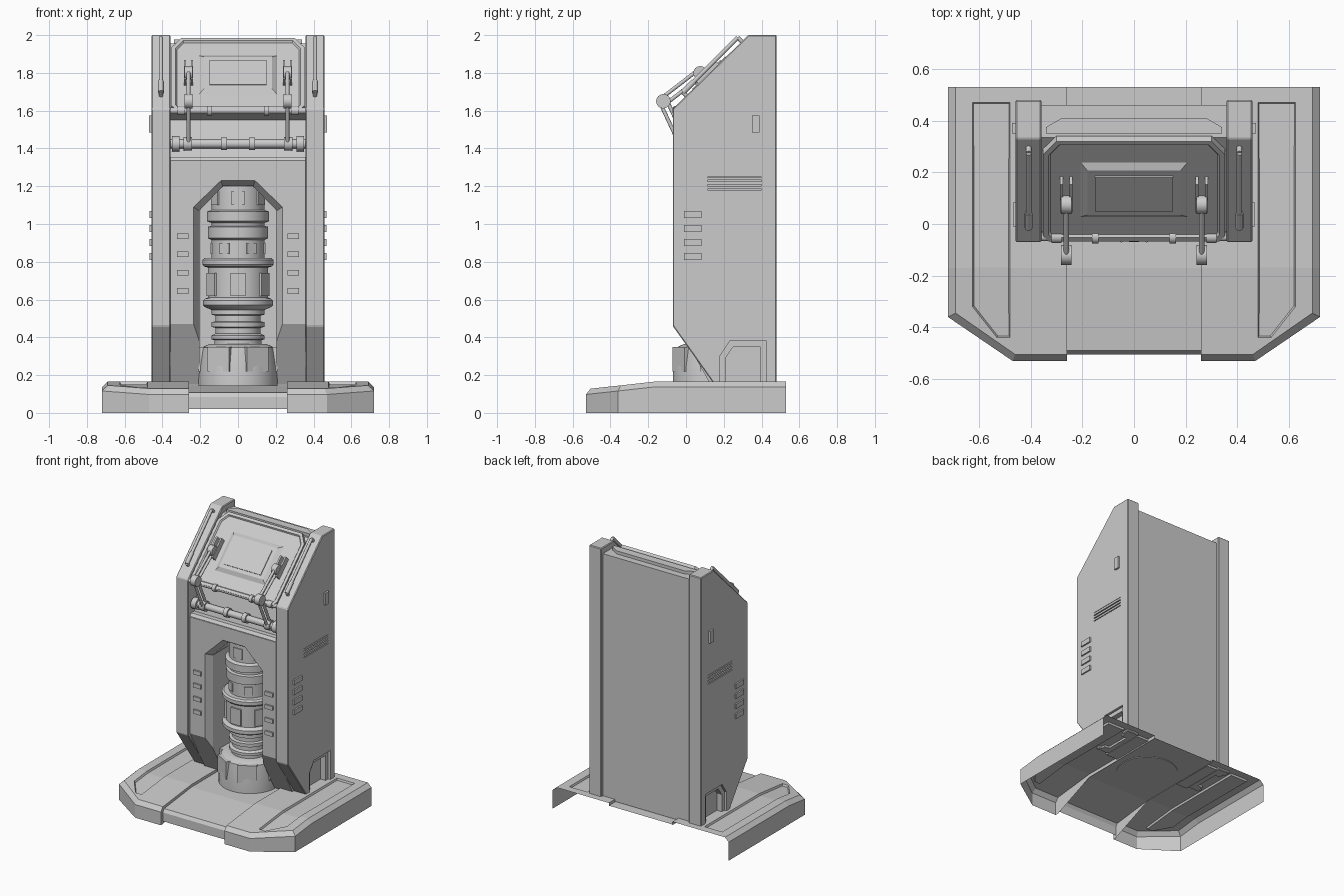
import bpy, bmesh, math
from mathutils import Matrix, Vector

if "Cube" in bpy.data.objects:
    bpy.data.objects.remove(bpy.data.objects["Cube"])

grey = bpy.data.materials.new("light_grey")
grey.use_nodes = True
grey.diffuse_color = (0.6, 0.6, 0.6, 1)
grey.node_tree.nodes["Principled BSDF"].inputs["Base Color"].default_value = (0.6, 0.6, 0.6, 1)


def frame(a, b, c, origin=(0, 0, 0)):
    m = Matrix((a, b, c)).transposed().to_4x4()
    m.translation = origin
    return m


X, Y, Z = Vector((1, 0, 0)), Vector((0, 1, 0)), Vector((0, 0, 1))
TOP = frame(X, Y, Z)
SIDE = frame(Y, Z, X)
FRONT = frame(X, Z, -Y)
RISE = Vector((0, 0.40, 0.39)).normalized()
SLOPE = frame(X, RISE, X.cross(RISE), (0, -0.07, 1.61))


def finish(name, bm, smooth=False):
    bmesh.ops.recalc_face_normals(bm, faces=bm.faces)
    me = bpy.data.meshes.new(name)
    bm.to_mesh(me)
    bm.free()
    me.materials.append(grey)
    ob = bpy.data.objects.new(name, me)
    bpy.context.collection.objects.link(ob)
    if smooth:
        bpy.ops.object.select_all(action='DESELECT')
        ob.select_set(True)
        bpy.context.view_layer.objects.active = ob
        bpy.ops.object.shade_smooth_by_angle(angle=math.radians(35))
    return ob


def loft(name, loops, closed_ends=True, smooth=False):
    bm = bmesh.new()
    rings = [[bm.verts.new(p) for p in loop] for loop in loops]
    n = len(rings[0])
    for lo, hi in zip(rings, rings[1:]):
        for i in range(n):
            j = (i + 1) % n
            bm.faces.new((lo[i], lo[j], hi[j], hi[i]))
    if closed_ends:
        bm.faces.new(rings[0])
        bm.faces.new(rings[-1])
    return finish(name, bm, smooth)


def prism(name, pts, lo, hi, fr=TOP):
    return loft(name, [[fr @ Vector((a, b, c)) for a, b in pts] for c in (lo, hi)])


def rect(a0, a1, b0, b1):
    return [(a0, b0), (a1, b0), (a1, b1), (a0, b1)]


def mirror_pts(half):
    return half + [(-a, b) for a, b in reversed(half)]


def turned(name, p0, axis, profile, n=32):
    rot = axis.to_track_quat('Z', 'Y').to_matrix()
    ang = [2 * math.pi * i / n for i in range(n)]
    return loft(name, [[Vector(p0) + rot @ Vector((r * math.cos(t), r * math.sin(t), h)) for t in ang]
                       for r, h in profile], smooth=True)


def rod(name, p0, p1, r, n=16):
    d = Vector(p1) - Vector(p0)
    return turned(name, p0, d, [(r, 0), (r, d.length)], n)


def apply_mod(ob, kind, **settings):
    mod = ob.modifiers.new(kind.lower(), kind)
    for key, value in settings.items():
        setattr(mod, key, value)
    bpy.context.view_layer.objects.active = ob
    bpy.ops.object.modifier_apply(modifier=mod.name)


def cut(ob, cutter):
    apply_mod(ob, 'BOOLEAN', object=cutter, operation='DIFFERENCE', solver='EXACT')
    bpy.data.objects.remove(cutter)


# Base: open shell with two raised wings and a lower centre channel
def deck(y):
    return 0.165 - max(0, -0.17 - y) * 0.11


def base_wing(name, s):
    bm = bmesh.new()

    def v(x, y, z=None, drop=0):
        return bm.verts.new((s * x, y, deck(y) - drop if z is None else z))
    outer = [(.26, -.53), (.47, -.53), (.72, -.36), (.72, -.17), (.72, .53)]
    inner = [(.26, -.505), (.46, -.505), (.69, -.345), (.69, -.17), (.69, .53)]
    rows = [[v(x, y, 0) for x, y in outer], [v(x, y, drop=.028) for x, y in outer],
            [v(x, y) for x, y in inner]]
    for lo, hi in zip(rows, rows[1:]):
        for i in range(4):
            bm.faces.new((lo[i], lo[i + 1], hi[i + 1], hi[i]))
    a, b, c, d, e = rows[2]
    m, f = v(.26, -.17), v(.26, .53)
    p, q, r, t, u, w, k = [v(x, y) for x, y in ((.48, -.44), (.53, -.44), (.625, -.32), (.625, -.17),
                                               (.625, .47), (.48, .47), (.48, -.17))]
    for quad in ((a, b, q, p), (b, c, r, q), (c, d, t, r), (d, e, u, t),
                 (e, f, w, u), (f, m, k, w), (m, a, p, k)):
        bm.faces.new(quad)
    pads = [bm.faces.new((p, q, r, t, k)), bm.faces.new((k, t, u, w))]
    # Inner step down to the channel
    la, lm, lf = v(.26, -.505, 0), v(.26, -.17, drop=.025), v(.26, .53, drop=.025)
    bm.faces.new((rows[0][0], rows[1][0], a, la))
    bm.faces.new((a, m, lm, la))
    bm.faces.new((m, f, lf, lm))
    bmesh.ops.recalc_face_normals(bm, faces=bm.faces)
    bmesh.ops.inset_region(bm, faces=pads, thickness=.006, depth=-.014)
    finish(name, bm)


bm = bmesh.new()
strip = [(-.505, .02), (-.505, .085), (-.49, .108), (-.17, .145), (.53, .145)]
cols = [[bm.verts.new((x, y, z)) for y, z in strip] for x in (-.26, .26)]
for i in range(4):
    bm.faces.new((cols[0][i], cols[1][i], cols[1][i + 1], cols[0][i + 1]))
finish("base_channel", bm)

# Main body with a chamfered arch niche
body = prism("body", [(.13, .15), (-.05, .47), (-.05, 1.335), (-.035, 1.355), (0, 1.355), (.05, 1.55),
                      (-.03, 1.58), (-.03, 1.61), (.335, 1.955), (.46, 1.955), (.46, .15)],
             -.36, .36, SIDE)


def arch(y, w, shoulder, tip, top):
    return [(x, y, z) for x, z in mirror_pts([(w, .05), (w, shoulder), (tip, top)])]


cut(body, loft("niche_cutter", [arch(-.2, .235, 1.09, .09, 1.23), arch(-.05, .235, 1.09, .09, 1.23),
                                arch(.0, .205, 1.07, .08, 1.2), arch(.37, .205, 1.07, .08, 1.2)]))
prism("panel_seam", rect(-.355, .355, 1.325, 1.333), .048, .054, FRONT)
prism("top_cap", mirror_pts([(.34, .35), (.34, .375), (.28, .41)]), 1.95, 1.978)

# Column standing in the niche
AXIS = (0, .14, 0)
turned("column", AXIS, Z, [
    (.21, .14), (.21, .24), (.195, .345), (.15, .365), (.125, .365), (.125, .385), (.14, .39), (.14, .41),
    (.12, .42), (.12, .45), (.14, .455), (.14, .48), (.12, .485), (.12, .515), (.14, .52), (.14, .545),
    (.175, .56), (.185, .57), (.185, .595), (.175, .605), (.16, .61), (.16, .77), (.18, .775),
    (.188, .785), (.188, .81), (.175, .82), (.14, .82), (.14, .915), (.16, .925), (.16, .985),
    (.14, .99), (.14, 1.005), (.165, 1.015), (.165, 1.065), (.14, 1.075), (.14, 1.21)], 48)
for k in range(6):
    for name, turn, r0, r1, hw, z0, z1 in (
            ("column_foot_plate", 30, .17, .208, .065, .22, .35),
            ("column_body_plate", 0, .15, .168, .04, .62, .74),
            ("column_neck_plate", 30, .12, .146, .028, .84, .9),
            ("column_head_plate", 0, .12, .146, .035, 1.1, 1.175)):
        spin = Matrix.Translation(AXIS) @ Matrix.Rotation(math.radians(60 * k + turn), 4, 'Z')
        prism(name, rect(-hw, hw, z0, z1), r0, r1, spin @ FRONT)

# Sloped lid with framed screen
lid = prism("lid", mirror_pts([(.33, 0), (.352, .03), (.352, .47), (.3, .54)]), -.035, -.004, SLOPE)
bm = bmesh.new()
bm.from_mesh(lid.data)
face = max(bm.faces, key=lambda f: f.normal.dot(SLOPE.col[2].to_3d()))
bmesh.ops.inset_region(bm, faces=[face], thickness=.022)
bmesh.ops.inset_region(bm, faces=[face], thickness=.008, depth=-.01)
bm.to_mesh(lid.data)
bm.free()
loft("screen_panel", [[SLOPE @ Vector((x, u, v)) for x, u in rect(-w, w, lo, hi)]
                      for v, w, lo, hi in ((-.016, .21, .12, .42), (.004, .18, .15, .39))])
prism("screen", rect(-.15, .15, .175, .36), 0, .01, SLOPE)

# Cross pipes with collars
for label, y, z, r, collars in (
        ("lower_pipe", -.015, 1.425, .024, ((.33, .02, .04), (.27, .018, .035), (.075, .016, .034))),
        ("upper_pipe", -.05, 1.6, .016, ((.3, .02, .024), (.15, .013, .026)))):
    rod(label, (-.36, y, z), (.36, y, z), r)
    for s in (-1, 1):
        for x, hw, cr in collars:
            rod(label + "_collar", (s * x - hw, y, z), (s * x + hw, y, z), cr, 20)


def side_block(name, s, pts, lo, hi):
    return prism(name, pts, *sorted((s * lo, s * hi)), SIDE)


def housing(grow):
    return [(.21 - grow, .1), (.21 - grow, .29 + grow * .4), (.25 - grow * .6, .35 + grow),
            (.395 + grow, .35 + grow), (.395 + grow, .1)]


for s, side in ((1, "left"), (-1, "right")):
    base_wing(side + "_base_wing", s)

    # Side pillar with recessed vent and foot housing
    pillar = side_block(side + "_pillar", s, [(.15, .15), (-.07, .46), (-.07, 1.61), (.33, 2.0),
                                              (.48, 2.0), (.48, .15)], .358, .458)
    apply_mod(pillar, 'BEVEL', width=.005, segments=1)
    cut(pillar, side_block("vent_cutter", s, rect(.115, .4, 1.18, 1.25), .44, .5))
    cut(pillar, side_block("housing_cutter", s, housing(.03), .44, .5))
    cut(pillar, side_block("housing_core_cutter", s, housing(0), .40, .5))
    for i in range(3):
        z = 1.186 + i * .023
        side_block(side + "_vent_slat", s, rect(.115, .4, z, z + .015), .43, .458)
    for z in (.81, .884, .958, 1.032):
        side_block(side + "_side_button", s, rect(-.01, .083, z, z + .036), .45, .469)
    side_block(side + "_side_marker", s, rect(.35, .39, 1.485, 1.575), .45, .472)
    for z in (.63, .727, .824, .921):
        prism(side + "_front_button", rect(*sorted((s * .262, s * .324)), z, z + .03), .04, .062, FRONT)

    # Grab handle on the sloped pillar face
    path = [SLOPE @ Vector((s * .408, u, v)) for u, v in ((.1, -.01), (.1, .024), (.51, .03), (.51, -.01))]
    for a, b in zip(path, path[1:]):
        rod(side + "_handle", a, b, .011, 12)
    rod(side + "_handle_grip", path[1], path[1].lerp(path[2], .2), .015, 12)

    # Folding lid arm: bracket, elbow and paired links
    x = s * .262
    pivot, elbow, foot = Vector((x, .075, 1.8)), Vector((x, -.12, 1.65)), Vector((x, -.015, 1.425))
    for off in (-.018, .018):
        prism(side + "_arm_bracket", rect(x + off - .006, x + off + .006, .19, .34), -.02, .03, SLOPE)
    for name, c, r, hw in (("pivot", pivot, .036, .02), ("elbow", elbow, .038, .021), ("foot", foot, .036, .018)):
        rod(side + "_arm_" + name, c - X * hw, c + X * hw, r, 24)
    for a, b in ((pivot, elbow), (elbow, foot)):
        across = (b - a).cross(X).normalized() * .019
        for k in (-1, 1):
            rod(side + "_arm_link", a + across * k, b + across * k, .01, 12)
